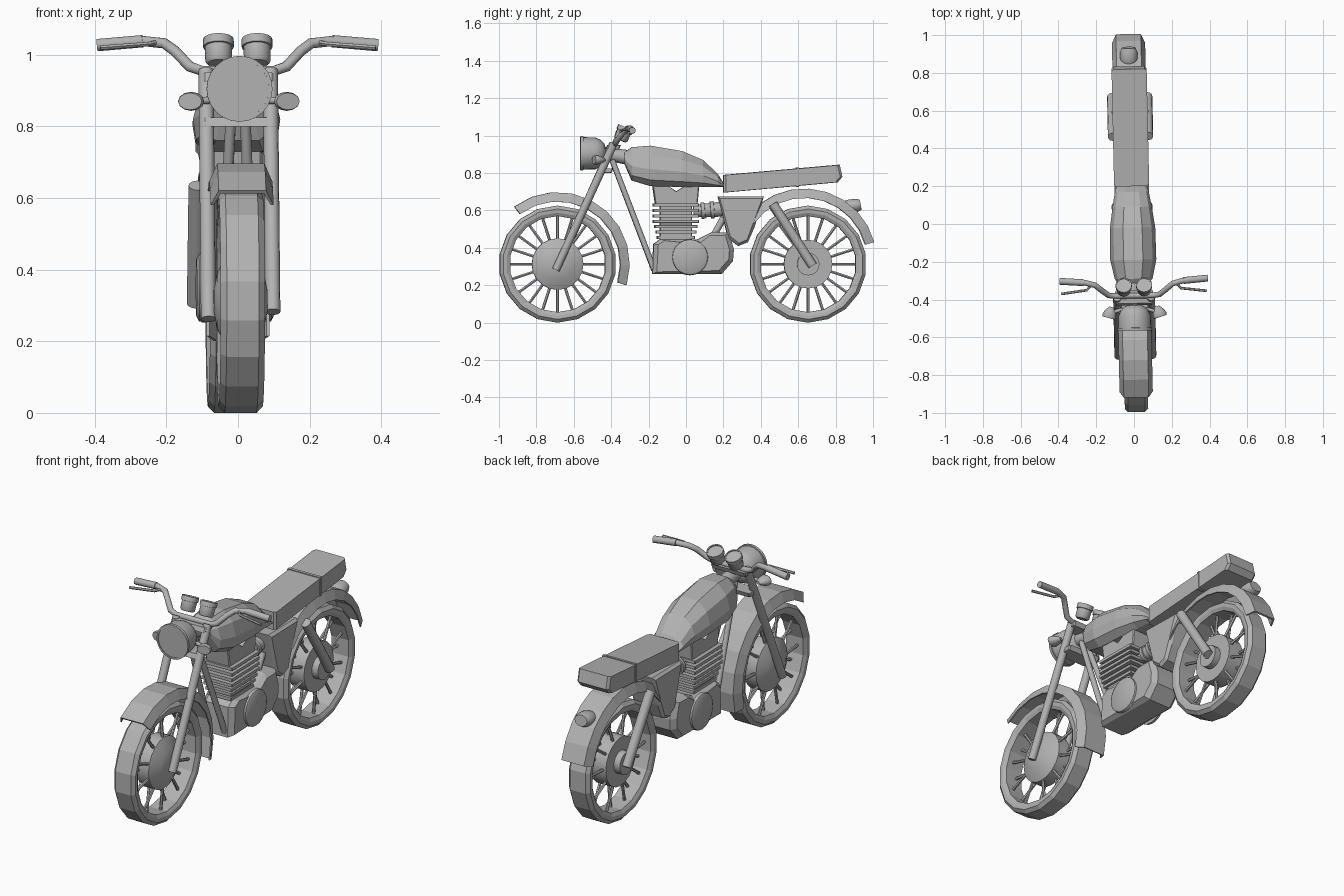
import bpy, bmesh
from math import sin, cos, pi, radians
from mathutils import Vector, Matrix

old = bpy.data.objects.get("Cube")
if old:
    bpy.data.objects.remove(old, do_unlink=True)

grey = bpy.data.materials.new("plain grey")
grey.use_nodes = True
grey.diffuse_color = (0.45, 0.45, 0.45, 1)
grey.node_tree.nodes["Principled BSDF"].inputs["Base Color"].default_value = grey.diffuse_color

# The whole machine stands very slightly turned
STANCE = Matrix.Translation((-0.008, 0, 0)) @ Matrix.Rotation(0.022, 4, 'Z')
WHEEL_R = 0.313
FRONT_Y, REAR_Y = -0.687, 0.652


def loft(name, rings, closed=False, smooth=False):
    """Skin a list of equal point rings into one mesh object."""
    bm = bmesh.new()
    rows = [[bm.verts.new(p) for p in ring] for ring in rings]
    n = len(rows[0])
    pairs = list(zip(rows, rows[1:])) + ([(rows[-1], rows[0])] if closed else [])
    for a, b in pairs:
        for i in range(n):
            j = (i + 1) % n
            bm.faces.new((a[i], a[j], b[j], b[i]))
    if not closed:
        bm.faces.new(rows[0])
        bm.faces.new(rows[-1])
    bmesh.ops.recalc_face_normals(bm, faces=bm.faces)
    bm.transform(STANCE)
    mesh = bpy.data.meshes.new(name)
    bm.to_mesh(mesh)
    bm.free()
    mesh.materials.append(grey)
    obj = bpy.data.objects.new(name, mesh)
    bpy.context.collection.objects.link(obj)
    if smooth:
        bpy.ops.object.select_all(action='DESELECT')
        obj.select_set(True)
        bpy.context.view_layer.objects.active = obj
        bpy.ops.object.shade_smooth_by_angle(angle=radians(46))
    return obj


def tube(name, path, radii, sides=10, axis=None, squash=1.0, smooth=True):
    """Round section along a path; also turns lathed parts when axis is given."""
    pts = [Vector(p) for p in path]
    if not isinstance(radii, (list, tuple)):
        radii = [radii] * len(pts)
    rings = []
    for i, p in enumerate(pts):
        d = Vector(axis) if axis else pts[min(i + 1, len(pts) - 1)] - pts[max(i - 1, 0)]
        q = d.to_track_quat('Z', 'Y')
        ring = []
        for k in range(sides):
            a = 2 * pi * k / sides
            v = q @ Vector((cos(a), sin(a), 0)) * radii[i]
            v.z *= squash
            ring.append(p + v)
        rings.append(ring)
    return loft(name, rings, smooth=smooth)


def lathe(name, origin, axis, profile, sides=20, squash=1.0, smooth=True):
    """Profile is (distance along axis, radius)."""
    d = Vector(axis).normalized()
    path = [Vector(origin) + d * t for t, r in profile]
    return tube(name, path, [r for t, r in profile], sides, d, squash, smooth)


def slab(name, outline, half, chamfer=0.015):
    """Side outline of (y, z) points widened across x, with chamfered rims."""
    mid = sum((Vector(p) for p in outline), Vector((0, 0))) / len(outline)
    rings = []
    for x, shrink in ((-half, 1), (chamfer - half, 0), (half - chamfer, 0), (half, 1)):
        ring = []
        for p in outline:
            q = Vector(p)
            q += (mid - q).normalized() * chamfer * shrink
            ring.append((x, q.x, q.y))
        rings.append(ring)
    return loft(name, rings)


def fender(name, cy, cz, r, start, end):
    section = [(0.088, -0.05), (0.066, 0), (-0.066, 0), (-0.088, -0.05),
               (-0.08, -0.05), (-0.06, -0.01), (0.06, -0.01), (0.08, -0.05)]
    rings = []
    for i in range(10):
        a = radians(start + (end - start) * i / 9)
        rings.append([(x, cy + (r + d) * cos(a), cz + (r + d) * sin(a)) for x, d in section])
    return loft(name, rings)


def wheel(name, cy, hub_r):
    # Tyre and rim in one faceted ring
    section = [(0.05, 0.257), (0.06, 0.275), (0.062, 0.295), (0.045, WHEEL_R)]
    section += [(-x, r) for x, r in reversed(section)]
    rings = []
    for i in range(18):
        a = 2 * pi * (i + 0.5) / 18
        rings.append([(x, cy + r * cos(a), WHEEL_R + r * sin(a)) for x, r in section])
    loft(name + "_tyre", rings, closed=True)
    # Spokes lean alternately to each hub flange
    for i in range(20):
        a = 2 * pi * i / 20
        side = 0.028 if i % 2 else -0.028
        tube(name + "_spoke", [(side, cy + 0.1 * cos(a), WHEEL_R + 0.1 * sin(a)),
                               (side * 0.5, cy + 0.262 * cos(a), WHEEL_R + 0.262 * sin(a))], 0.008, 6)


# Wheels, hubs and fenders
wheel("front_wheel", FRONT_Y, 0.14)
wheel("rear_wheel", REAR_Y, 0.13)
lathe("front_hub", (0, FRONT_Y, WHEEL_R), (1, 0, 0),
      [(-0.075, 0.03), (-0.065, 0.08), (-0.035, 0.138), (0.035, 0.138), (0.065, 0.08), (0.075, 0.03)])
lathe("rear_hub", (0, REAR_Y, WHEEL_R), (1, 0, 0), [(-0.045, 0.13), (0.045, 0.13)])
lathe("rear_axle", (0, REAR_Y, WHEEL_R), (1, 0, 0), [(-0.08, 0.06), (0.08, 0.06)])
fender("front_fender", FRONT_Y, WHEEL_R, 0.385, 127, -17)
fender("rear_fender", 0.632, 0.33, 0.387, 143, 15)

# Fuel tank: (y, half width, bottom, top)
stations = [(-0.33, 0.07, 0.85, 0.91), (-0.29, 0.1, 0.76, 0.938), (-0.19, 0.122, 0.73, 0.946),
            (-0.02, 0.12, 0.725, 0.917), (0.09, 0.104, 0.725, 0.87), (0.17, 0.09, 0.725, 0.795),
            (0.2, 0.08, 0.725, 0.745)]
rings = []
for y, w, low, top in stations:
    h = top - low
    half = [(0.6, 0), (0.93, 0.15), (1, 0.42), (0.84, 0.76), (0.42, 1)]
    ring = [(w * u, y, low + h * v) for u, v in half]
    rings.append(ring + [(-x, yy, z) for x, yy, z in reversed(ring)])
loft("fuel_tank", rings)

# Seat with a strap
slab("seat", [(0.2, 0.695), (0.2, 0.79), (0.82, 0.845), (0.835, 0.78), (0.81, 0.75)], 0.093, 0.012)
slab("seat_strap", [(0.588, 0.725), (0.588, 0.829), (0.602, 0.83), (0.602, 0.726)], 0.097, 0.003)

# Engine
slab("cylinder_head", [(-0.18, 0.735), (-0.165, 0.63), (0.06, 0.63), (0.07, 0.735),
                       (0.0, 0.735), (-0.05, 0.7), (-0.1, 0.735)], 0.07, 0.005)
slab("cylinder_core", [(-0.14, 0.43), (-0.14, 0.64), (0.03, 0.64), (0.03, 0.43)], 0.065, 0.005)
for i in range(7):
    z = 0.455 + i * 0.029
    grow = min(i, 3) * 0.007
    slab("cooling_fin", [(-0.155 - grow, z - 0.008), (-0.155 - grow, z + 0.008),
                         (0.047 + grow, z + 0.008), (0.047 + grow, z - 0.008)], 0.07 + grow, 0.003)
slab("crankcase", [(-0.18, 0.26), (-0.175, 0.42), (-0.14, 0.445), (0.06, 0.445), (0.14, 0.485),
                   (0.23, 0.48), (0.255, 0.39), (0.25, 0.33), (0.19, 0.26)], 0.092, 0.025)
for s in (-1, 1):
    lathe("engine_cover", (s * 0.085, 0.02, 0.35), (s, 0, 0), [(0, 0.097), (0.016, 0.094), (0.023, 0.08)])
lathe("carburettor", (0, 0.04, 0.595), (0, 1, 0.08),
      [(0, 0.034), (0.04, 0.034), (0.041, 0.045), (0.06, 0.045), (0.061, 0.038),
       (0.09, 0.038), (0.091, 0.047), (0.11, 0.047), (0.111, 0.04), (0.15, 0.04)], 14)
slab("side_panel", [(0.17, 0.675), (0.415, 0.675), (0.365, 0.51), (0.33, 0.43), (0.28, 0.41), (0.225, 0.45)],
     0.085, 0.015)
tube("breather_pipe", [(0.02, 0.15, 0.47), (0.02, 0.2, 0.56)], 0.018, 8)

# Steering neck, yokes and headlight
tube("steering_neck", [(0, -0.44, 0.905), (0, -0.29, 0.88)], [0.035, 0.04], 12)
slab("upper_yoke", [(-0.43, 0.925), (-0.42, 0.95), (-0.35, 0.95), (-0.36, 0.925)], 0.1, 0.006)
slab("lower_yoke", [(-0.48, 0.8), (-0.47, 0.825), (-0.39, 0.825), (-0.4, 0.8)], 0.1, 0.006)
lathe("headlight", (0, -0.565, 0.905), (0, 1, 0),
      [(0.004, 0.083), (0, 0.083), (0, 0.092), (0.015, 0.092), (0.016, 0.087), (0.08, 0.085),
       (0.11, 0.072), (0.13, 0.05), (0.138, 0.02)], 24)

# Handlebar, one bent tube
side_path = [(0.1, -0.38, 0.955), (0.135, -0.375, 0.967), (0.175, -0.345, 1.01),
             (0.205, -0.32, 1.032), (0.26, -0.305, 1.038), (0.39, -0.295, 1.027)]
tube("handlebar", [(-x, y, z) for x, y, z in reversed(side_path)] + side_path, 0.015, 10)

# Paired parts
for s in (-1, 1):
    tube("front_fork", [(s * 0.09, -0.698, 0.272 + s * 0.01), (s * 0.09, -0.388, 0.957)], 0.021, 12)
    tube("down_tube", [(s * 0.018, -0.395, 0.87), (s * 0.045, -0.17, 0.28)], 0.015, 8)
    tube("rear_shock", [(s * 0.095, 0.463, 0.635), (s * 0.095, 0.675, 0.305)], 0.025, 12)
    tube("hand_grip", [(s * 0.265, -0.305, 1.038), (s * 0.392, -0.295, 1.027)], 0.018, 10)
    tube("brake_lever", [(s * 0.225, -0.318, 1.035), (s * 0.25, -0.345, 1.03), (s * 0.385, -0.362, 1.02)], 0.007, 6)
    lathe("gauge", (s * 0.054, -0.352, 0.975), (0, 0.4, 0.9),
          [(0, 0.03), (0.008, 0.037), (0.05, 0.038), (0.051, 0.043), (0.075, 0.043), (0.075, 0.037), (0.07, 0.037)], 16)
    lathe("indicator", (s * 0.137, -0.495, 0.87), (-s * 0.3, 1, 0),
          [(0, 0.034), (0.012, 0.038), (0.035, 0.03), (0.06, 0.012)], 12, 0.7)
    tube("indicator_stalk", [(s * 0.13, -0.47, 0.87), (s * 0.06, -0.45, 0.875)], 0.01, 8)

# Tail light
lathe("tail_light", (0, 0.83, 0.615), (0, 1, 0.15),
      [(0, 0.022), (0.02, 0.04), (0.045, 0.047), (0.085, 0.045), (0.105, 0.036)], 14, 0.8)
